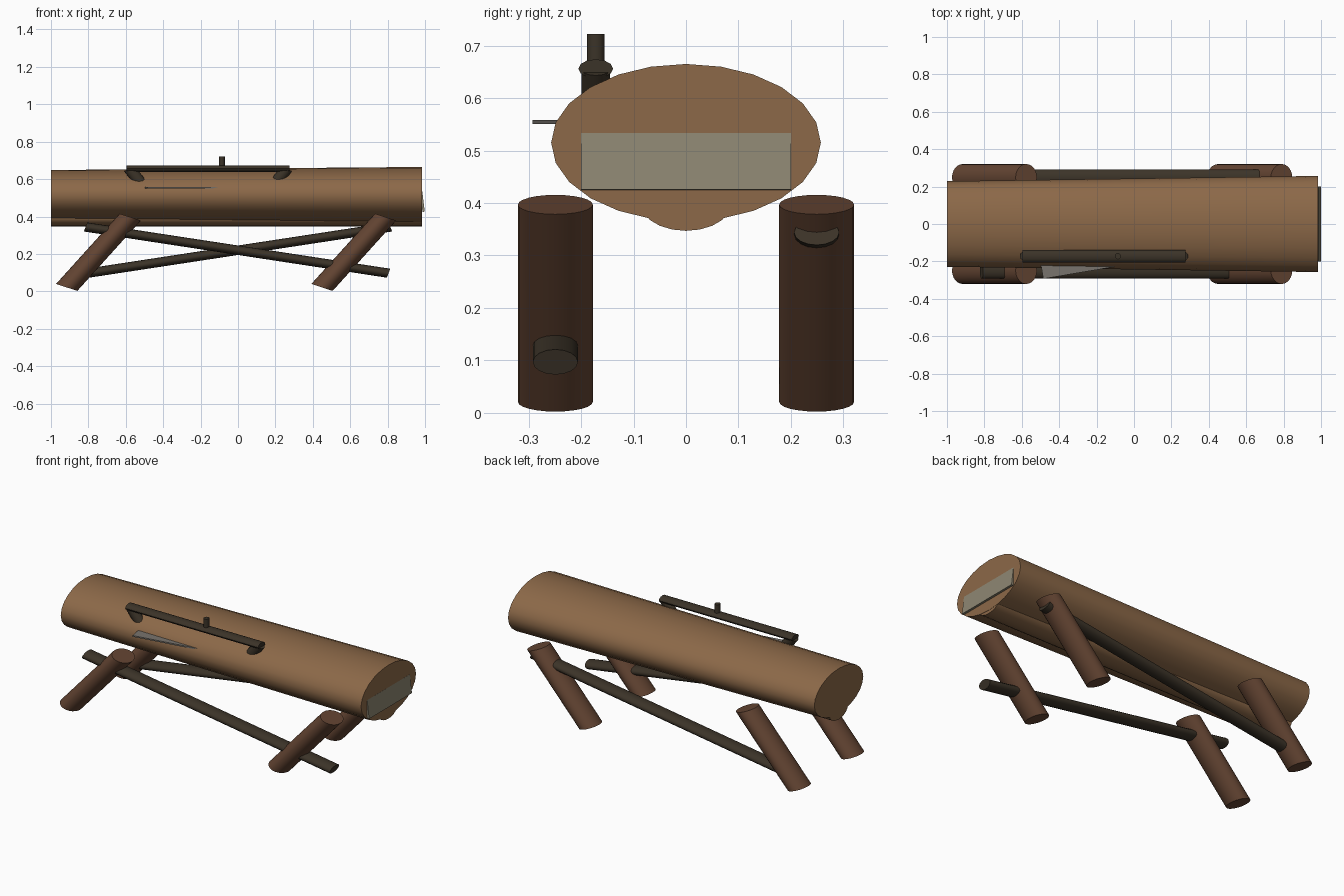
import bpy, bmesh, math
from mathutils import Vector, Matrix

if "Cube" in bpy.data.objects:
    bpy.data.objects.remove(bpy.data.objects["Cube"])


def mat(name, r, g, b):
    m = bpy.data.materials.new(name)
    m.diffuse_color = (r, g, b, 1)
    m.use_nodes = True
    m.node_tree.nodes["Principled BSDF"].inputs["Base Color"].default_value = m.diffuse_color
    return m


BARK = mat("light_wood", 0.262, 0.140, 0.065)
LEG = mat("dark_wood", 0.125, 0.058, 0.032)
IRON = mat("dark_iron", 0.044, 0.033, 0.021)
PLATE = mat("pale_metal", 0.270, 0.240, 0.170)
BLADE = mat("grey_metal", 0.190, 0.175, 0.155)


def finish(name, bm, material, smooth=True):
    bmesh.ops.recalc_face_normals(bm, faces=bm.faces)
    me = bpy.data.meshes.new(name)
    bm.to_mesh(me)
    bm.free()
    me.materials.append(material)
    ob = bpy.data.objects.new(name, me)
    bpy.context.collection.objects.link(ob)
    if smooth:
        bpy.ops.object.select_all(action='DESELECT')
        ob.select_set(True)
        bpy.context.view_layer.objects.active = ob
        bpy.ops.object.shade_smooth_by_angle(angle=math.radians(40))
    return ob


def tube(name, p0, p1, u, v, material, sides=20, taper=1.0):
    """Closed elliptical tube; u and v are the half axes of its end caps."""
    bm = bmesh.new()
    u, v = Vector(u), Vector(v)
    rings = []
    for p, s in ((Vector(p0), 1.0), (Vector(p1), taper)):
        rings.append([bm.verts.new(p + s * (u * math.cos(a) + v * math.sin(a)))
                      for a in (2 * math.pi * i / sides for i in range(sides))])
    for i in range(sides):
        j = (i + 1) % sides
        bm.faces.new((rings[0][i], rings[0][j], rings[1][j], rings[1][i]))
    bm.faces.new(rings[0])
    bm.faces.new(rings[1])
    return finish(name, bm, material)


def box(name, centre, size, angle, axis, material):
    bm = bmesh.new()
    bmesh.ops.create_cube(bm, size=1, matrix=Matrix.Translation(centre)
                          @ Matrix.Rotation(math.radians(angle), 4, axis)
                          @ Matrix.Diagonal((*size, 1)))
    return finish(name, bm, material, False)


# tapered main log and the rounded keel beneath it
tube("log", (0.985, 0, 0.515), (-1, 0, 0.515), (0, 0.257, 0), (0, 0, 0.150),
     BARK, 24, 0.89)
tube("keel", (0.984, 0, 0.397), (-0.999, 0, 0.397), (0, 0.085, 0), (0, 0, 0.05), BARK)

# slanted legs, with one crossing brace on each side
for side, y in (("front", -0.249), ("back", 0.249)):
    for end, x in (("left", 0), ("right", 1.365)):
        tube(f"{side}_{end}_leg", (x - 0.916, y, 0.021), (x - 0.576, y, 0.397),
             (0.057, 0, -0.0185), (0, 0.0715, 0), LEG, 24)
    s = 1 if side == "front" else -1
    tube(f"{side}_brace", (-0.815 * s, y, 0.344), (0.805 * s, y, 0.097),
         (0.009 * s, 0, 0.024), (0, 0.043, 0), IRON, 16)

# handle rail with upright peg and two slanted supports
RY = -0.172
tube("rail", (-0.595, RY, 0.656), (0.275, RY, 0.656),
     (0, 0.033, 0), (0, 0, 0.018), IRON, 12)
tube("peg", (-0.086, RY, 0.655), (-0.086, RY, 0.722),
     (0.0155, 0, 0), (0, 0.017, 0), IRON, 12)
for name, x, s in (("left_support", -0.58, 1), ("right_support", 0.26, -1)):
    tube(name, (x, RY, 0.655), (x + 0.075 * s, RY, 0.56),
         (0.030 * s, 0, 0.012), (0, 0.027, 0), IRON, 12)

# tilted end plate and the blade standing out of the front
box("end_plate", (0.986, 0, 0.479), (0.012, 0.4, 0.108), -7, 'Y', PLATE)
a = math.radians(9.6)
corner = Vector((-0.485, -0.293, 0.5545))
mid = corner + Vector((math.cos(a), math.sin(a), 0)) * 0.2 \
    + Vector((-math.sin(a), math.cos(a), 0)) * 0.05
box("blade", mid, (0.4, 0.1, 0.008), 9.6, 'Z', BLADE)
